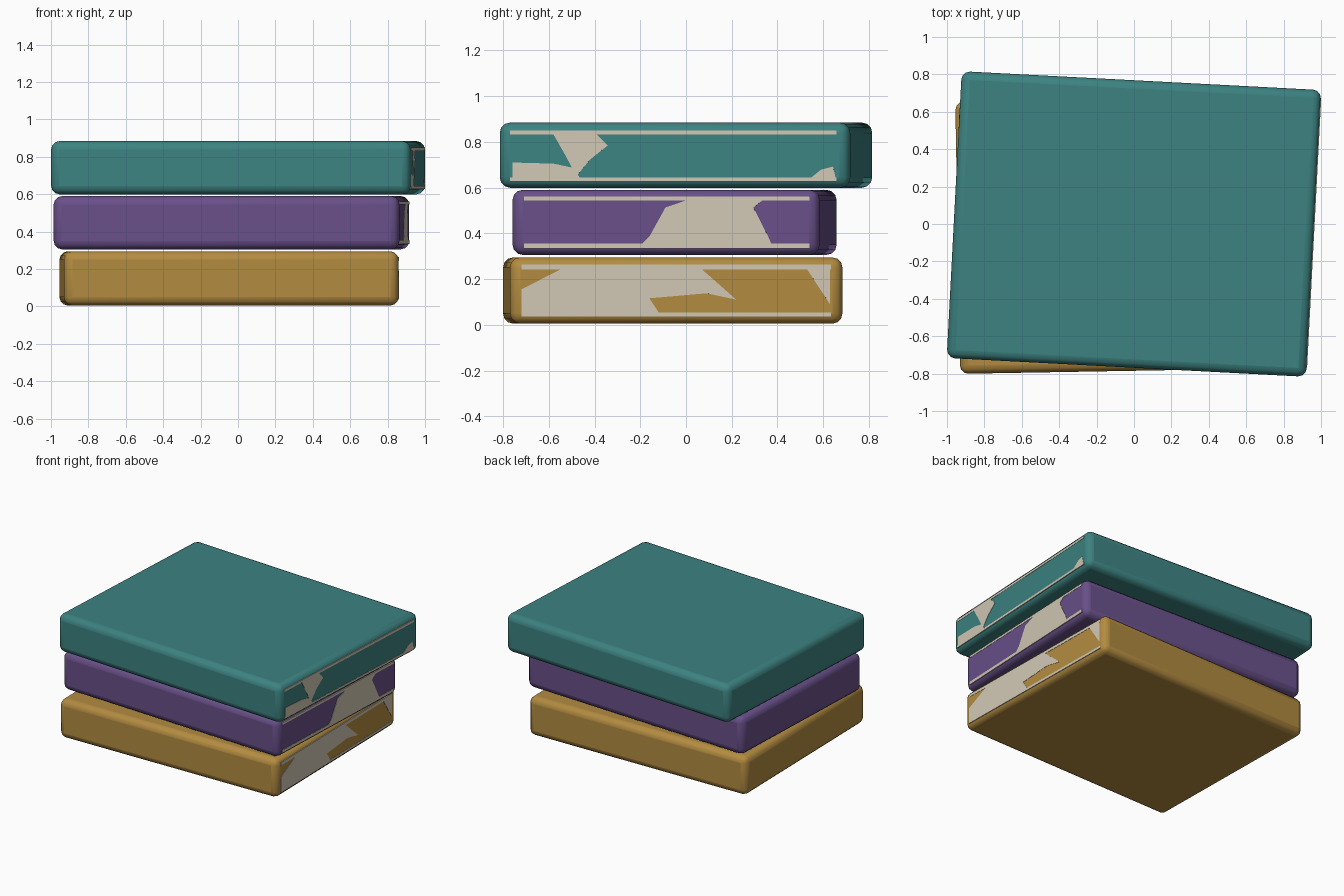
import bpy
import bmesh
from math import radians
from mathutils import Matrix, Vector

cube = bpy.data.objects.get("Cube")
if cube:
    bpy.data.objects.remove(cube, do_unlink=True)


def make_material(name, red, green, blue):
    material = bpy.data.materials.new(name)
    material.use_nodes = True
    colour = (red, green, blue, 1)
    material.diffuse_color = colour
    material.node_tree.nodes["Principled BSDF"].inputs["Base Color"].default_value = colour
    return material


def add_object(name, bm, material, placement):
    bmesh.ops.recalc_face_normals(bm, faces=bm.faces)
    mesh = bpy.data.meshes.new(name)
    bm.to_mesh(mesh)
    bm.free()
    mesh.materials.append(material)
    obj = bpy.data.objects.new(name, mesh)
    bpy.context.collection.objects.link(obj)
    obj.matrix_world = placement
    return obj


def add_cover(name, size, material, placement):
    """Box with softly rounded edges."""
    bm = bmesh.new()
    bmesh.ops.create_cube(bm, size=1, matrix=Matrix.Diagonal((*size, 1)))
    cover = add_object(name, bm, material, placement)
    bevel = cover.modifiers.new("Rounded edges", "BEVEL")
    bevel.width = 0.045
    bevel.segments = 3
    bpy.ops.object.select_all(action="DESELECT")
    cover.select_set(True)
    bpy.context.view_layer.objects.active = cover
    bpy.ops.object.shade_smooth_by_angle(angle=radians(40))


def add_pages(name, outlines, size, centre, offset, material, placement):
    """Thin page plates set into the +x side, outlined in y and z."""
    bm = bmesh.new()
    outer = size[0] / 2 + 0.002
    for outline in outlines:
        verts = [bm.verts.new((outer, y - offset, z - centre.z)) for y, z in outline]
        face = bm.faces.new(verts)
        extruded = bmesh.ops.extrude_face_region(bm, geom=[face], use_keep_orig=True)
        moved = [v for v in extruded["geom"] if isinstance(v, bmesh.types.BMVert)]
        bmesh.ops.translate(bm, verts=moved, vec=(-0.009, 0, 0))
    add_object(name, bm, material, placement)


def strip(y0, y1, z0, z1):
    return [(y0, z0), (y1, z0), (y1, z1), (y0, z1)]


cream = make_material("cream pages", 0.64, 0.58, 0.46)
gold = make_material("gold cover", 0.45, 0.26, 0.052)
purple = make_material("purple cover", 0.14, 0.08, 0.25)
teal = make_material("teal cover", 0.045, 0.225, 0.22)

# Page outlines: two long strips, then the exposed patches
bottom_pages = [
    strip(-.72, .635, .242, .264), strip(-.72, .635, .037, .055),
    [(-.72, .055), (-.12, .055), (-.16, .116), (.09, .138), (.22, .11),
     (.1, .216), (.07, .242), (-.55, .242), (-.72, .155)],
    [(.53, .242), (.63, .09), (.63, .242)],
]
middle_pages = [
    strip(-.71, .54, .544, .561), strip(-.71, .54, .334, .356),
    [(-.19, .356), (.373, .356), (.36, .386), (.295, .513), (.334, .544),
     (0, .544), (-.09, .513), (-.16, .386)],
]
top_pages = [
    strip(-.77, .66, .832, .85), strip(-.77, .66, .627, .644),
    [(-.58, .832), (-.53, .745), (-.5, .688), (-.474, .657), (-.42, .723),
     (-.343, .784), (-.39, .832)],
    [(-.76, .644), (-.465, .644), (-.474, .657), (-.5, .688), (-.58, .705), (-.76, .71)],
    [(.548, .644), (.655, .644), (.644, .692), (.592, .679)],
]

# Name, size, centre, turn in degrees, cover material, page outlines
books = [
    ("bottom_book", (1.79, 1.455, .29), (-.048, -.058, .15), 1, gold, bottom_pages),
    ("middle_book", (1.85, 1.345, .285), (-.035, -.05, .448), -2.4, purple, middle_pages),
    ("top_book", (1.925, 1.535, .285), (0, 0, .742), -3, teal, top_pages),
]

for name, size, centre, turn, material, outlines in books:
    centre = Vector(centre)
    placement = Matrix.Translation(centre) @ Matrix.Rotation(radians(turn), 4, "Z")
    side_middle = placement @ Vector((size[0] / 2, 0, 0))
    add_cover(name + "_cover", size, material, placement)
    add_pages(name + "_pages", outlines, size, centre, side_middle.y, cream, placement)
